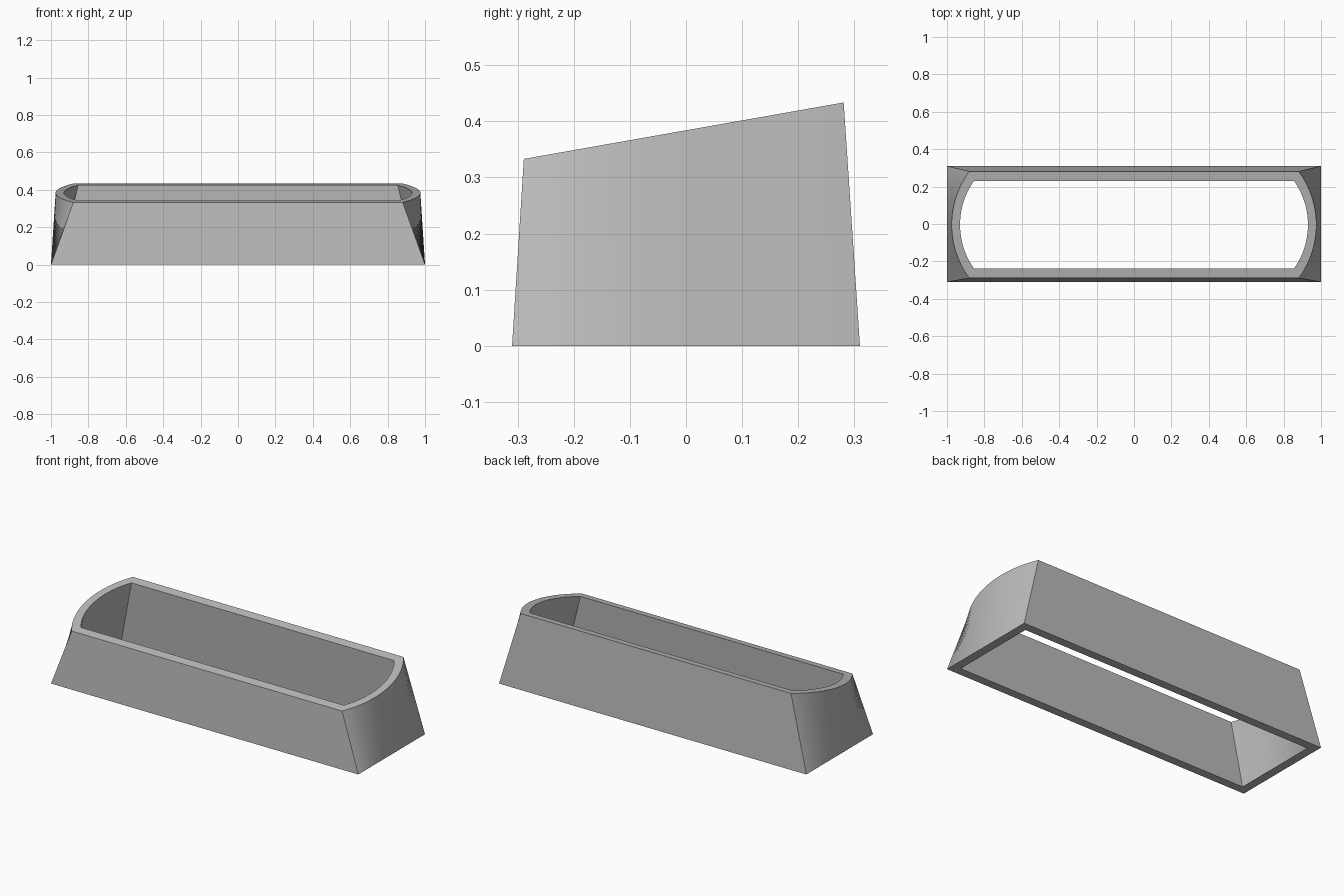
import bpy, bmesh, math

if "Cube" in bpy.data.objects:
    bpy.data.objects.remove(bpy.data.objects["Cube"])

N = 32  # segments along each curved end
grey = bpy.data.materials.new("plain grey")
grey.diffuse_color = (0.5, 0.5, 0.5, 1)
grey.use_nodes = True
grey.node_tree.nodes["Principled BSDF"].inputs["Base Color"].default_value = grey.diffuse_color


def end_arc(cx, hy, bulge):
    """Points (x, y) of the right end from front to back; flat if bulge is 0."""
    if bulge == 0:
        return [(cx, hy * (2 * i / N - 1)) for i in range(N + 1)]
    r = (hy * hy + bulge * bulge) / (2 * bulge)
    a = math.asin(hy / r)
    return [(cx + bulge - r + r * math.cos(t), r * math.sin(t))
            for t in (a * (2 * i / N - 1) for i in range(N + 1))]


def ring(bm, cx, hy, bulge, tilted):
    right = end_arc(cx, hy, bulge)
    pts = right + [(-x, -y) for x, y in right]
    if not tilted:
        return [bm.verts.new((x, y, 0)) for x, y in pts]
    # rim lies in a plane rising 10 degrees to the back
    return [bm.verts.new((x, y - 0.004, 0.384 + 0.1763 * (y - 0.004))) for x, y in pts]


bm = bmesh.new()
loops = [ring(bm, 1.0, 0.31, 0, False),      # outer foot
         ring(bm, 0.88, 0.285, 0.095, True),   # outer rim
         ring(bm, 0.855, 0.235, 0.075, True),  # inner rim
         ring(bm, 0.95, 0.26, 0, False)]     # inner foot
for k in range(4):
    a, b = loops[k], loops[(k + 1) % 4]
    for i in range(len(a)):
        j = (i + 1) % len(a)
        bm.faces.new((a[i], a[j], b[j], b[i]))
bmesh.ops.recalc_face_normals(bm, faces=bm.faces)
mesh = bpy.data.meshes.new("hollow_shell")
bm.to_mesh(mesh)
bm.free()
mesh.materials.append(grey)
shell = bpy.data.objects.new("hollow_shell", mesh)
bpy.context.collection.objects.link(shell)
bpy.context.view_layer.objects.active = shell
shell.select_set(True)
bpy.ops.object.shade_smooth_by_angle(angle=math.radians(20))
